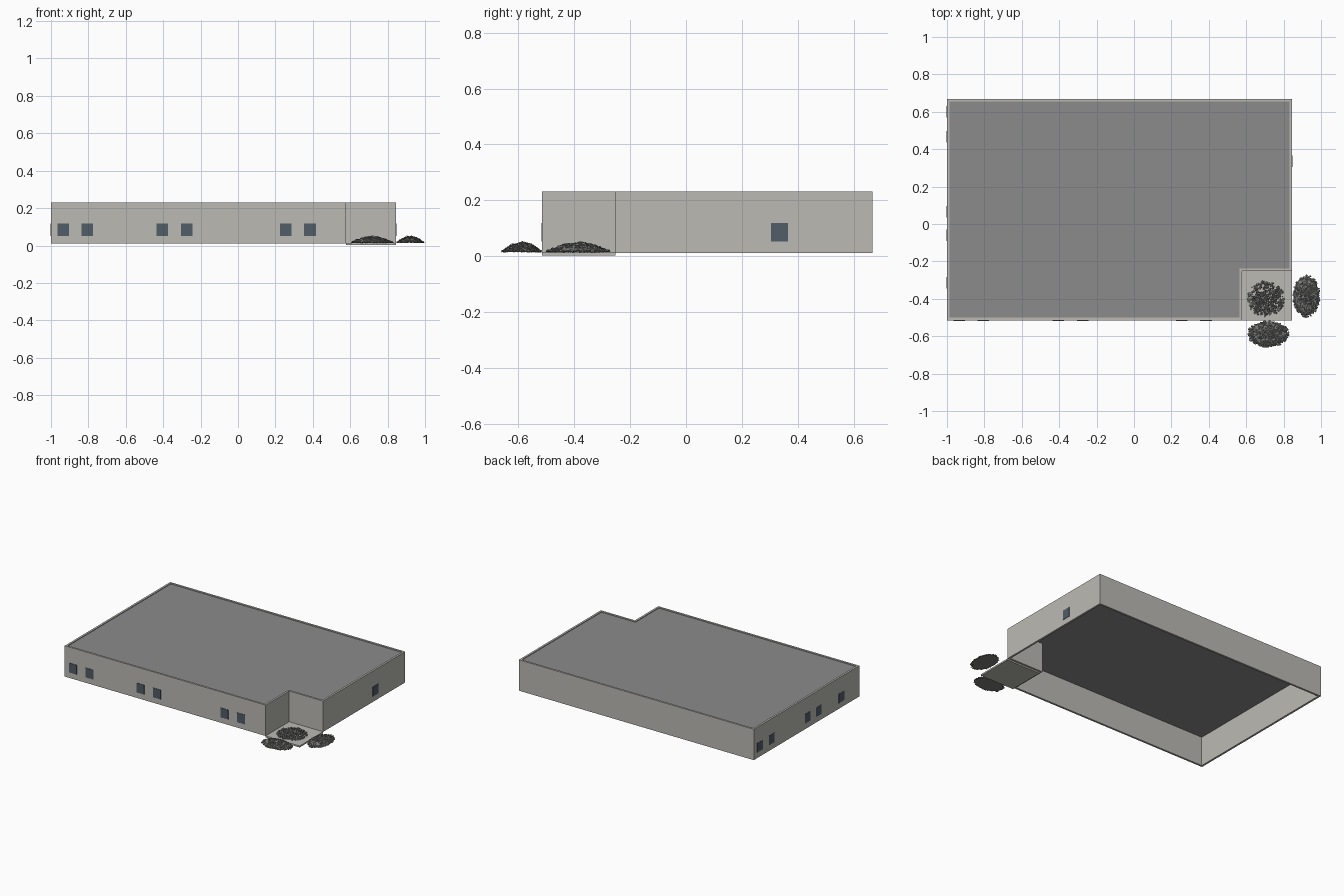
import bpy, bmesh, math, random
from mathutils import Vector, Matrix

if "Cube" in bpy.data.objects:
    bpy.data.objects.remove(bpy.data.objects["Cube"])

random.seed(4)


def material(name, rgb):
    m = bpy.data.materials.new(name)
    m.diffuse_color = (*rgb, 1)
    m.use_nodes = True
    m.node_tree.nodes["Principled BSDF"].inputs["Base Color"].default_value = m.diffuse_color
    return m


WALL = material("concrete", (0.50, 0.49, 0.45))
ROOF = material("roofing", (0.26, 0.26, 0.26))
GLASS = material("dark_glass", (0.08, 0.11, 0.135))
STONE = material("rubble_grey", (0.20, 0.20, 0.19))


def finish(bm, name, mat):
    bmesh.ops.recalc_face_normals(bm, faces=bm.faces)
    me = bpy.data.meshes.new(name)
    bm.to_mesh(me)
    bm.free()
    me.materials.append(mat)
    ob = bpy.data.objects.new(name, me)
    bpy.context.collection.objects.link(ob)
    return ob


def box(name, lo, hi, mat):
    lo, hi = Vector(lo), Vector(hi)
    bm = bmesh.new()
    bmesh.ops.create_cube(bm, size=1, matrix=Matrix.Translation((lo + hi) / 2)
                          @ Matrix.Diagonal((*(hi - lo), 1)))
    return finish(bm, name, mat)


# Footprint with the front right corner cut away
X0, X1, Y0, Y1 = -1.0, 0.845, -0.515, 0.668
NX, NY = 0.578, -0.252
Z0, Z1, T = 0.012, 0.231, 0.014


def footprint(t):
    return [(X0 + t, Y0 + t), (NX - t, Y0 + t), (NX - t, NY + t),
            (X1 - t, NY + t), (X1 - t, Y1 - t), (X0 + t, Y1 - t)]


# Hollow outer walls, open underneath
bm = bmesh.new()
loops = [[bm.verts.new((x, y, z)) for x, y in footprint(t)]
         for t, z in ((0, Z0), (0, Z1), (T, Z1), (T, Z0))]
for a, b in zip(loops, loops[1:] + loops[:1]):
    for i in range(6):
        j = (i + 1) % 6
        bm.faces.new((a[i], a[j], b[j], b[i]))
finish(bm, "walls", WALL)

# Flat roof just below the parapet
bm = bmesh.new()
base = bm.faces.new([bm.verts.new((x, y, 0.220)) for x, y in footprint(T)])
ext = bmesh.ops.extrude_face_region(bm, geom=[base])["geom"]
bmesh.ops.translate(bm, vec=(0, 0, 0.006),
                    verts=[v for v in ext if isinstance(v, bmesh.types.BMVert)])
finish(bm, "roof", ROOF)

# Slab in the open corner
box("corner_slab", (NX, Y0, 0.002), (X1, NY, 0.013), WALL)

# Windows: front, left and right
W, WZ0, WZ1, D = 0.031, 0.052, 0.119, 0.003
for x in (-0.935, -0.805, -0.405, -0.275, 0.255, 0.385):
    box("front_window", (x - W, Y0 - D, WZ0), (x + W, Y0 + D, WZ1), GLASS)
for y in (0.60, 0.467, 0.065, -0.06, -0.315):
    box("left_window", (X0 - D / 2, y - W, WZ0), (X0 + D, y + W, WZ1), GLASS)
box("right_window", (X1 - D, 0.335 - W, WZ0), (X1 + D, 0.335 + W, WZ1), GLASS)


# Rubble heap: a rough low dome covered with broken stones
def heap(name, cx, cy, rx, ry, height, count, limits, dome=True):
    z0 = 0.015
    xlo, xhi, ylo, yhi = limits
    bm = bmesh.new()

    def top(r):
        return z0 + height * max(0, 1 - r * r)

    if dome:
        rings = []
        for k in range(1, 8):
            r = k / 8
            rings.append([bm.verts.new((cx + rx * r * math.cos(a), cy + ry * r * math.sin(a),
                          top(r) * random.uniform(0.8, 1.0) if k < 7 else z0))
                          for a in (math.tau * i / 28 for i in range(28))])
        bm.faces.new(rings[0])
        bm.faces.new(rings[-1])
        for a, b in zip(rings, rings[1:]):
            for i in range(28):
                j = (i + 1) % 28
                bm.faces.new((a[i], a[j], b[j], b[i]))
    for _ in range(count):
        r, a = math.sqrt(random.random()), random.uniform(0, math.tau)
        s = random.uniform(0.004, 0.010)
        x = min(max(cx + (rx - s) * r * math.cos(a), xlo + s), xhi - s)
        y = min(max(cy + (ry - s) * r * math.sin(a), ylo + s), yhi - s)
        z = max(top(r) * random.uniform(0.85, 1), z0 + s * 0.4)
        rot = Matrix.Rotation(random.uniform(0, 6.28), 4, 'Z') \
            @ Matrix.Rotation(random.uniform(-0.5, 0.5), 4, 'X')
        size = Matrix.Diagonal((s, s * random.uniform(0.6, 1), s * random.uniform(0.4, 0.7), 1))
        vs = bmesh.ops.create_icosphere(bm, subdivisions=1, radius=1,
                                        matrix=Matrix.Translation((x, y, z)) @ rot @ size)["verts"]
        for v in vs:
            v.co += Vector([random.uniform(-0.25, 0.25) * s for _ in range(3)])
            v.co.z = max(v.co.z, 0.013)
    finish(bm, name, STONE)


heap("slab_rubble", 0.705, -0.40, 0.105, 0.10, 0.022, 380, (0.58, 0.845, -0.515, -0.25), False)
heap("front_rubble", 0.717, -0.588, 0.117, 0.076, 0.033, 420, (0.59, 0.85, -0.668, -0.515))
heap("right_rubble", 0.921, -0.385, 0.078, 0.118, 0.033, 420, (0.845, 1.0, -0.51, -0.26))
